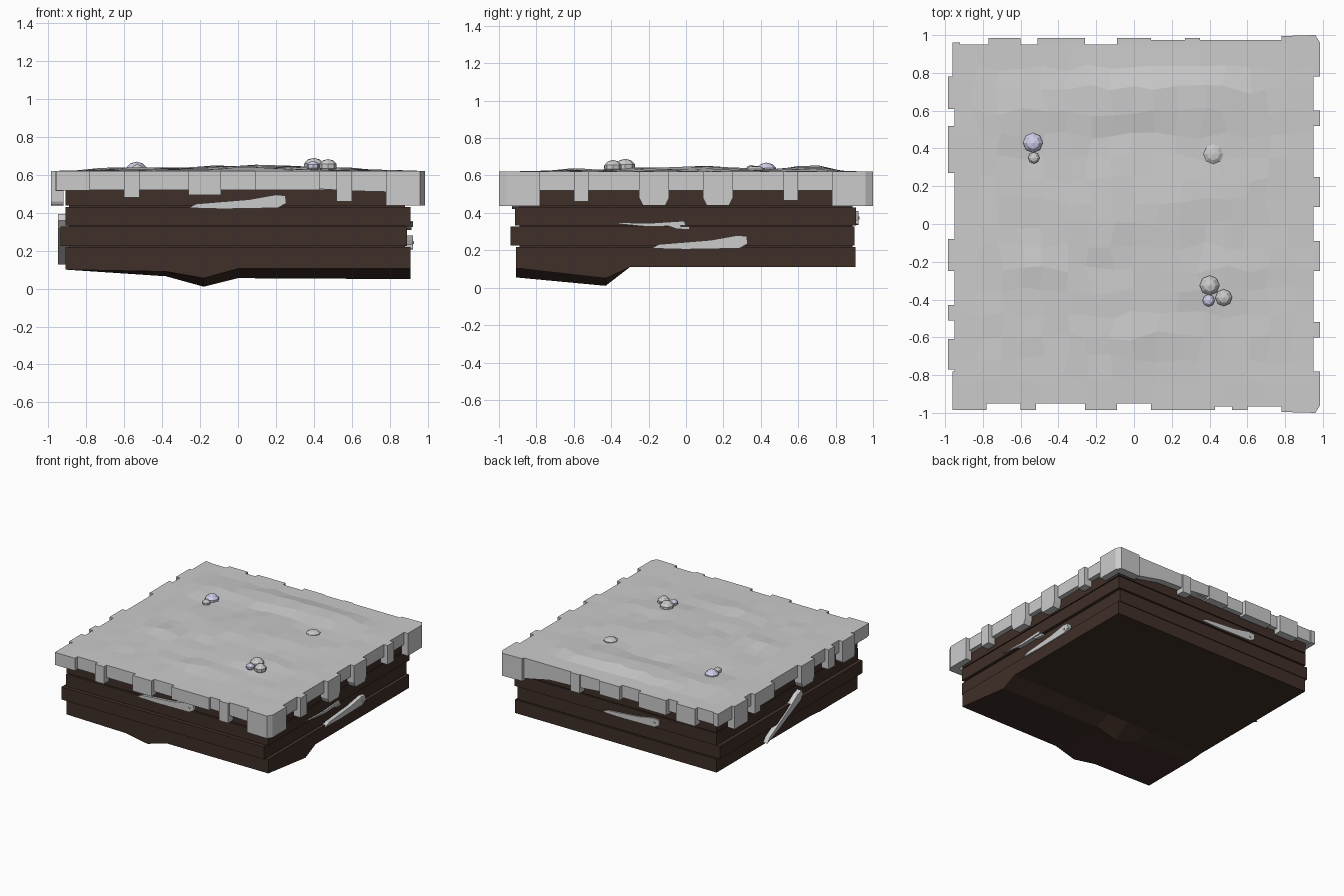
import bpy, bmesh, math, random
from mathutils import Vector

if "Cube" in bpy.data.objects:
    bpy.data.objects.remove(bpy.data.objects["Cube"])

random.seed(4)


def material(name, rgb):
    m = bpy.data.materials.new(name)
    m.diffuse_color = (*rgb, 1)
    m.use_nodes = True
    m.node_tree.nodes["Principled BSDF"].inputs["Base Color"].default_value = m.diffuse_color
    return m


soil = material("soil", (0.05, 0.028, 0.021))
blue = material("pale_blue", (0.62, 0.62, 0.82))


def finish(bm, name, mat=None):
    bmesh.ops.recalc_face_normals(bm, faces=bm.faces[:])
    me = bpy.data.meshes.new(name)
    bm.to_mesh(me)
    bm.free()
    ob = bpy.data.objects.new(name, me)
    bpy.context.collection.objects.link(ob)
    if mat:
        me.materials.append(mat)
    return ob


def add_prism(bm, lower, upper):
    a = [bm.verts.new(p) for p in lower]
    b = [bm.verts.new(p) for p in upper]
    bm.faces.new(a)
    bm.faces.new(b[::-1])
    for i in range(len(a)):
        j = (i + 1) % len(a)
        bm.faces.new((a[i], b[i], b[j], a[j]))


def box(name, x0, x1, y0, y1, z0, z1, mat=None):
    bm = bmesh.new()
    r = [(x0, y0), (x1, y0), (x1, y1), (x0, y1)]
    add_prism(bm, [(x, y, z0) for x, y in r], [(x, y, z1) for x, y in r])
    return finish(bm, name, mat)


# map (position along a side, distance outwards, height) to world space
SIDES = {"front": lambda u, d, z: (u, -d, z), "back": lambda u, d, z: (u, d, z),
         "right": lambda u, d, z: (d, u, z), "left": lambda u, d, z: (-d, u, z)}


def side_piece(bm, side, pts, d0, d1):
    f = SIDES[side]
    add_prism(bm, [f(u, d0, z) for u, z in pts], [f(u, d1, z) for u, z in pts])


# soil layers with thin recessed joints
box("soil_core", -.89, .88, -.89, .89, .2, .58, soil)
box("soil_collar", -.91, .91, -.91, .91, .437, .6, soil)
box("soil_upper_layer", -.91, .91, -.915, .91, .332, .43, soil)
box("soil_middle_layer", -.935, .89, -.938, .9, .225, .327, soil)

# lowest soil layer with a lump under the front
xs = [-.91, -.38, -.18, 0, .91]
ys = [-.91, -.43, -.3, .905]
zs = [[.10, .09, .055, .105, .105], [.10, .065, .01, .055, .05], [.11] * 5, [.11] * 5]
bm = bmesh.new()
low = [[bm.verts.new((x, y, zs[j][i])) for i, x in enumerate(xs)] for j, y in enumerate(ys)]
for j in range(3):
    for i in range(4):
        bm.faces.new((low[j][i], low[j + 1][i], low[j + 1][i + 1], low[j][i + 1]))
rim = [e for e in bm.edges if e.is_boundary]
new = bmesh.ops.extrude_edge_only(bm, edges=rim)["geom"]
for v in [g for g in new if isinstance(g, bmesh.types.BMVert)]:
    v.co.z = .218
bmesh.ops.holes_fill(bm, edges=[e for e in bm.edges if e.is_boundary], sides=0)
finish(bm, "soil_bottom_layer", soil)

# top slab
box("cover_slab", -.95, .95, -.95, .95, .52, .62)

# hanging edge pieces: (start, end, bottom height, taper)
drips = {
    "front": [(-.96, -.78, .518, 0), (-.6, -.52, .48, 0), (-.26, -.09, .493, 0), (.09, .43, .52, 0),
              (.52, .6, .46, 0)],
    "right": [(-.6, -.52, .46, 0), (-.25, -.09, .44, .02), (.09, .25, .44, .02), (.52, .6, .465, 0)],
    "left": [(-.77, -.61, .44, .01), (-.51, -.43, .46, 0), (-.25, -.08, .44, .02), (.27, .45, .5, 0),
             (.45, .52, .46, 0), (.61, .78, .435, 0)],
    "back": [(-.77, -.6, .48, 0), (-.51, -.26, .5, 0), (-.09, .09, .51, 0), (.27, .35, .47, 0)],
}
bm = bmesh.new()
for side, items in drips.items():
    for a, b, z, t in items:
        side_piece(bm, side, [(a, .62), (a, z + t * 2), (a + t, z), (b - t, z), (b, z + t * 2), (b, .62)],
                   .92, .985)
# wavy stretches beside the right-hand corners
side_piece(bm, "front", [(.43, .62), (.43, .525), (.6, .515), (.79, .51), (.79, .62)], .92, .965)
side_piece(bm, "back", [(.08, .62), (.08, .53), (.3, .51), (.55, .5), (.79, .45), (.79, .62)], .92, .975)
# left-hand corner flaps
for s in (-1, 1):
    side_piece(bm, "left", [(s * .78, .62), (s * .78, .515), (s * .96, .515), (s * .96, .62)], .92, .962)
finish(bm, "hanging_edges")

# chamfered deep corners
for s, name in ((-1, "front_right_corner"), (1, "back_right_corner")):
    plan = [(.78, .93), (.78, .995), (.96, 1), (.985, .96), (.985, .78), (.93, .78), (.93, .93)]
    bm = bmesh.new()
    add_prism(bm, [(x, s * y, .437) for x, y in plan], [(x, s * y, .62) for x, y in plan])
    finish(bm, name)

# uneven top surface
humps = [(.1, .66, .5, .12, .035), (.1, .1, .4, .3, .026), (.3, -.3, .25, .12, .022),
         (-.5, -.25, .14, .1, .018), (-.62, .55, .2, .08, .018), (.05, -.6, .3, .1, .012)]
bm = bmesh.new()
bmesh.ops.create_grid(bm, x_segments=16, y_segments=16, size=.95)
for v in bm.verts:
    x, y = v.co.x, v.co.y
    edge = max(abs(x), abs(y))
    h = sum(a * math.exp(-((x - cx) / sx) ** 2 - ((y - cy) / sy) ** 2) for cx, cy, sx, sy, a in humps)
    fade = min(1, max(0, (.95 - edge) / .25))
    v.co.z = .621 + fade * (h + random.uniform(-.002, .006))
    if edge < .9:
        v.co.x += random.uniform(-.025, .025)
        v.co.y += random.uniform(-.025, .025)
finish(bm, "cover_surface")


# pebbles
def pebble(name, x, y, z, r, mat=None, flat=.8):
    bm = bmesh.new()
    bmesh.ops.create_uvsphere(bm, u_segments=8, v_segments=5, radius=r)
    for v in bm.verts:
        v.co = Vector((x + v.co.x, y + v.co.y, z + v.co.z * flat))
    finish(bm, name, mat)


pebble("pebble_large_blue", -.535, .43, .625, .055, blue)
pebble("pebble_small", -.53, .35, .63, .032)
pebble("pebble_large", .4, -.325, .645, .055)
pebble("pebble_medium", .475, -.39, .645, .047)
pebble("pebble_small_blue", .395, -.405, .645, .034, blue)
pebble("buried_pebble", .42, .37, .627, .055, None, .45)

# pale slivers embedded in the soil sides
sliver = [(-.26, -.03), (-.22, -.008), (.06, .015), (.2, .04), (.25, .035), (.255, -.005), (.21, -.03), (-.08, -.035)]


def embed(name, side, pts, d1, d0=.87):
    bm = bmesh.new()
    side_piece(bm, side, pts, d0, d1)
    finish(bm, name)


def place(u, z, flip=1, angle=0):
    c, s = math.cos(angle), math.sin(angle)
    return [(u + flip * (a * c - b * s), z + a * s + b * c) for a, b in sliver]


embed("front_sliver", "front", place(0, .455), .93)
embed("right_sliver", "right", place(.075, .24), .922)
embed("back_sliver", "back", place(-.15, .37, -1), .922)
embed("left_sliver", "left", place(.08, .26, -1, .42), .948)
embed("right_thin_sliver", "right", [(-.42, .35), (-.2, .345), (-.01, .357), (0, .332), (-.2, .326), (-.33, .338)], .922)
embed("right_tiny_sliver", "right", [(-.1, .332), (.02, .326), (.02, .31), (-.05, .314)], .915)

# small studs on the slivers
for name, side, u, z, d in (("front_stud", "front", .21, .457, .93), ("right_stud", "right", .285, .243, .922),
                            ("back_stud", "back", -.36, .373, .922)):
    embed(name, side, [(u + .009 * math.cos(k * math.pi / 3), z + .009 * math.sin(k * math.pi / 3))
                       for k in range(6)], d + .005, d - .01)
